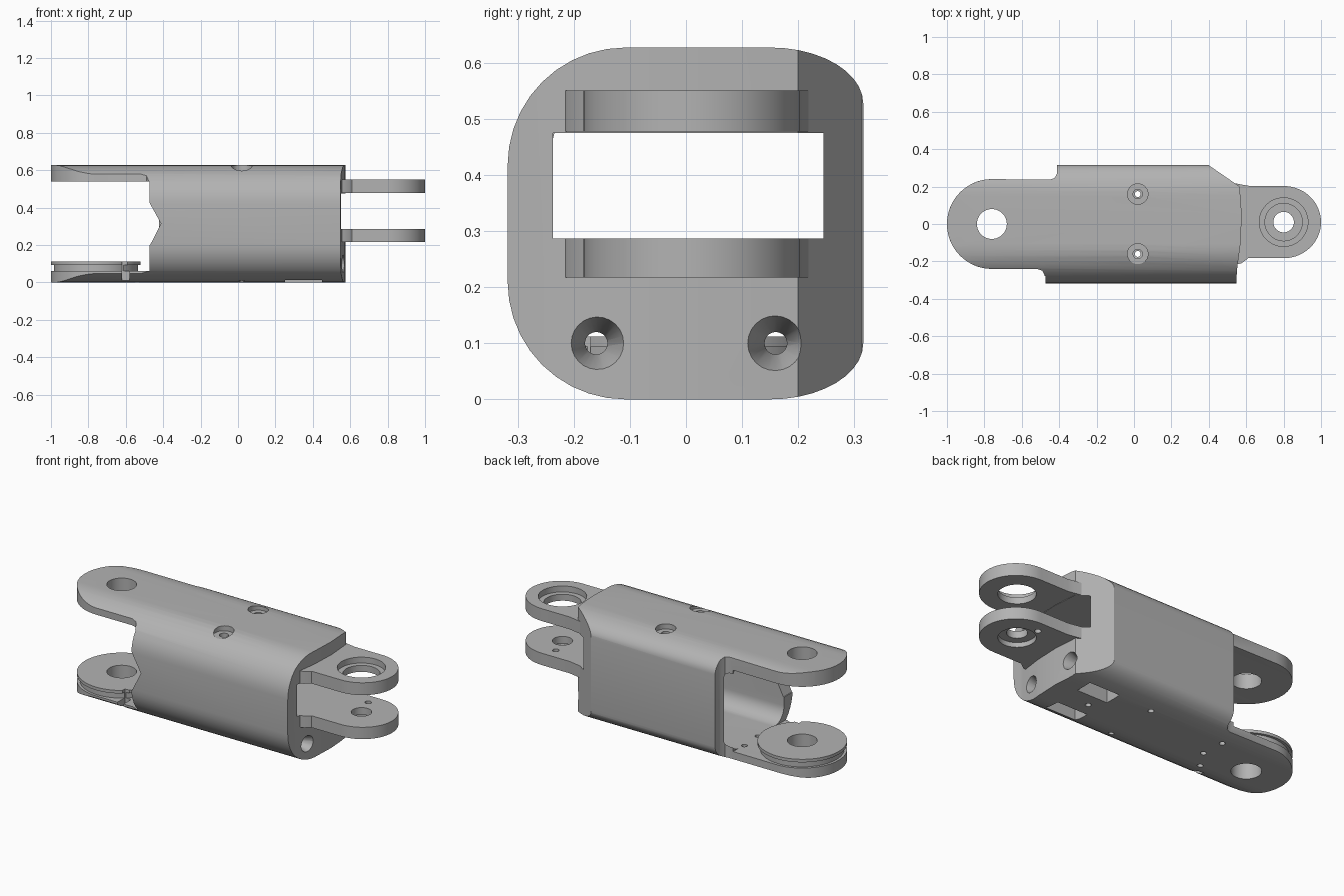
import bpy, bmesh, math
from mathutils import Vector

if "Cube" in bpy.data.objects:
    bpy.data.objects.remove(bpy.data.objects["Cube"], do_unlink=True)

grey = bpy.data.materials.new("light_grey")
grey.use_nodes = True
COLOUR = (0.45, 0.45, 0.45, 1)
grey.diffuse_color = COLOUR
grey.node_tree.nodes["Principled BSDF"].inputs["Base Color"].default_value = COLOUR


def prism(name, points, axis, lo, hi):
    """Extrude a flat outline along x, y or z."""
    place = {"x": lambda a, b, d: (d, a, b),
             "y": lambda a, b, d: (a, d, b),
             "z": lambda a, b, d: (a, b, d)}[axis]
    bm = bmesh.new()
    face = bm.faces.new([bm.verts.new(place(a, b, lo)) for a, b in points])
    ext = bmesh.ops.extrude_face_region(bm, geom=[face])
    verts = [v for v in ext["geom"] if isinstance(v, bmesh.types.BMVert)]
    bmesh.ops.translate(bm, verts=verts, vec=Vector(place(0, 0, hi - lo)))
    bmesh.ops.recalc_face_normals(bm, faces=bm.faces)
    mesh = bpy.data.meshes.new(name)
    bm.to_mesh(mesh)
    bm.free()
    mesh.materials.append(grey)
    ob = bpy.data.objects.new(name, mesh)
    bpy.context.collection.objects.link(ob)
    return ob


def arc(cx, cy, rx, ry, start, end, n=10):
    steps = [math.radians(start + (end - start) * i / n) for i in range(n + 1)]
    return [(cx + rx * math.cos(t), cy + ry * math.sin(t)) for t in steps]


def box(x0, x1, y0, y1, z0, z1):
    return prism("cutter", [(x0, y0), (x1, y0), (x1, y1), (x0, y1)], "z", z0, z1)


def disc(name, x, y, r, z0, z1, n=48):
    return prism(name, arc(x, y, r, r, 0, 360 - 360 / n, n - 1), "z", z0, z1)


def cone(x, y, z, r1, r2, depth, axis):
    """Countersink whose wide end r1 sits at the point and narrows inward."""
    bm = bmesh.new()
    bmesh.ops.create_cone(bm, cap_ends=True, segments=24, radius1=r2, radius2=r1, depth=depth)
    mesh = bpy.data.meshes.new("cutter")
    bm.to_mesh(mesh)
    bm.free()
    mesh.materials.append(grey)
    ob = bpy.data.objects.new("cutter", mesh)
    bpy.context.collection.objects.link(ob)
    if axis == "x":
        ob.rotation_euler.y = math.pi / 2
        ob.location = (x - depth / 2, y, z)
    else:
        ob.location = (x, y, z - depth / 2)
    return ob


def combine(target, tool, operation="DIFFERENCE"):
    tool.hide_render = True
    bpy.context.view_layer.update()
    mod = target.modifiers.new("cut", "BOOLEAN")
    mod.operation, mod.solver, mod.object = operation, "EXACT", tool
    bpy.context.view_layer.objects.active = target
    bpy.ops.object.modifier_apply(modifier=mod.name)
    bpy.data.objects.remove(tool, do_unlink=True)


def rounded(y0, y1, z0, z1, front, back):
    """Rounded section, with separate corner radii at front and back."""
    (fy, fz), (by, bz) = front, back
    return (arc(y1 - by, z1 - bz, by, bz, 0, 90) + arc(y0 + fy, z1 - fz, fy, fz, 90, 180)
            + arc(y0 + fy, z0 + fz, fy, fz, 180, 270) + arc(y1 - by, z0 + bz, by, bz, 270, 360))


# Housing: rounded section trimmed by its plan outline
HINGE, PIVOT = -0.76, 0.8
section = rounded(-0.318, 0.316, 0, 0.627, (0.21, 0.21), (0.166, 0.1))
housing = prism("housing", section, "x", -1.1, 0.7)
plan = arc(HINGE, 0, 0.24, 0.24, 90, 270, 28)
plan += [(-0.52, -0.24), (-0.49, -0.25), (-0.478, -0.275), (-0.475, -0.4), (0.545, -0.4),
         (0.55, -0.25), (0.57, -0.1), (0.576, 0.05), (0.565, 0.2), (0.4, 0.314),
         (0.39, 0.4), (-0.41, 0.4), (-0.412, 0.27), (-0.425, 0.245), (-0.45, 0.237)]
combine(housing, prism("cutter", plan, "z", -0.1, 0.8), "INTERSECT")

# Inner cavity, open gap between the flaps and end window
inner = rounded(-0.238, 0.25, 0.06, 0.54, (0.09, 0.09), (0.06, 0.06))
combine(housing, prism("cutter", inner, "x", -1.2, 0.2))
combine(housing, box(-1.2, -0.474, -0.5, 0.5, 0.06, 0.54))
combine(housing, box(0.1, 0.8, -0.237, 0.245, 0.287, 0.475))

# V notch in the front wall
combine(housing, prism("cutter", [(-0.6, 0.45), (-0.475, 0.43), (-0.412, 0.315),
                                  (-0.47, 0.2), (-0.6, 0.18)], "y", -0.5, -0.2))

# Hinge holes, side notch and small pin holes in the flaps
combine(housing, disc("cutter", HINGE, 0, 0.08, -0.1, 0.8))
combine(housing, box(-0.62, -0.58, -0.3, -0.17, -0.1, 0.2))
for x, y in ((-0.47, 0), (-0.48, 0.14), (-0.54, -0.11), (0.31, 0)):
    combine(housing, disc("cutter", x, y, 0.016, -0.1, 0.12, 16))

# Screw holes through the top, bottom and end wall, with nut slots below
for side in (-1, 1):
    y = 0.16 * side
    combine(housing, disc("cutter", 0.02, y, 0.055, 0.597, 0.8, 24))
    combine(housing, disc("cutter", 0.02, y, 0.025, 0.4, 0.7, 24))
    combine(housing, disc("cutter", 0.02, y, 0.016, -0.1, 0.2, 16))
    combine(housing, cone(0.6, y, 0.1, 0.06, 0.018, 0.12, "x"))
    combine(housing, cone(0.6, y, 0.1, 0.02, 0.02, 0.5, "x"))
    combine(housing, box(0.25, 0.45, 0.13 * side - 0.05, 0.13 * side + 0.05, -0.1, 0.08))

# Raised hinge disc with a groove beneath its rim
parts = [housing]
for name, r, z0, z1 in (("hinge_neck", 0.225, 0.058, 0.095), ("hinge_disc", 0.24, 0.094, 0.112)):
    ring = disc(name, HINGE, 0, r, z0, z1, 64)
    combine(ring, disc("cutter", HINGE, 0, 0.08, 0, 0.2))
    combine(ring, box(-0.62, -0.58, -0.3, -0.17, 0, 0.2))
    parts.append(ring)

# Pair of fork prongs
outline = arc(PIVOT, 0.01, 0.2, 0.193, -90, 90, 28)
outline += [(0.62, 0.203), (0.58, 0.21), (0.53, 0.22), (0.53, -0.22), (0.575, -0.21), (0.61, -0.183)]
prongs = [("upper_prong", 0.477, 0.55, 0.1, 0.13, 0.515, 0.7),
          ("lower_prong", 0.217, 0.287, 0.055, 0.1, 0.1, 0.245)]
for name, z0, z1, bore, seat, s0, s1 in prongs:
    prong = prism(name, outline, "z", z0, z1)
    combine(prong, disc("cutter", PIVOT, 0.01, bore, z0 - 0.1, z1 + 0.1))
    combine(prong, disc("cutter", PIVOT, 0.01, seat, s0, s1))
    if name == "lower_prong":
        combine(prong, disc("cutter", 0.76, 0.13, 0.018, 0.1, 0.4, 16))
    parts.append(prong)

# Smooth curved walls, keep crisp edges
bpy.ops.object.select_all(action="DESELECT")
for ob in parts:
    ob.select_set(True)
bpy.context.view_layer.objects.active = housing
bpy.ops.object.shade_smooth_by_angle(angle=math.radians(30))
